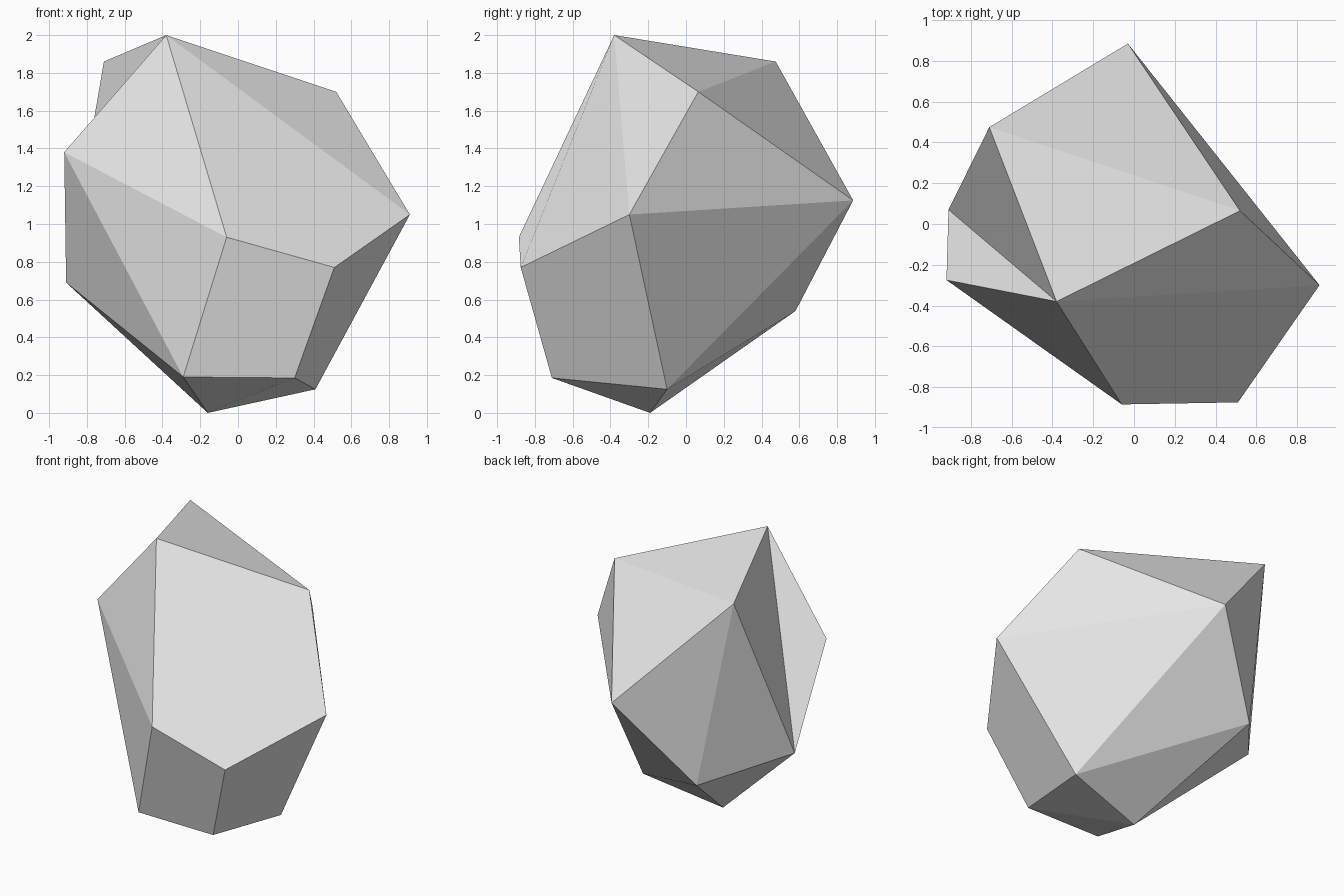
import bpy
import bmesh

# Remove only the default cube
default_cube = bpy.data.objects.get("Cube")
if default_cube:
    bpy.data.objects.remove(default_cube, do_unlink=True)


def make_material(name, colour):
    material = bpy.data.materials.new(name)
    material.use_nodes = True
    material.diffuse_color = colour
    shader = next(n for n in material.node_tree.nodes if n.type == "BSDF_PRINCIPLED")
    shader.inputs["Base Color"].default_value = colour
    shader.inputs["Roughness"].default_value = 0.9
    return material


# Corner points of the faceted boulder, named by letter
corners = {
    # crown
    "A": (-.38, -.38, 2), "B": (-.71, .475, 1.86), "C": (.52, .065, 1.7),
    # widest band
    "D": (.91, -.3, 1.05), "E": (-.92, -.275, 1.38), "F": (-.06, -.885, .93),
    "G": (.51, -.875, .77), "H": (-.91, .07, .69), "M": (-.03, .885, 1.125),
    "N": (-.49, .58, .54),
    # foot
    "I": (-.29, -.71, .19), "J": (.3, -.71, .185), "K": (.41, -.1, .125),
    "L": (-.16, -.19, 0),
}

# Flat facets, each spelled by its corner letters
facets = {
    "crown": "ACB ACD AFGD CDM CMB",
    "right_flank": "ABH AHE AEF EFI EHI",
    "front": "FIJG GJKD",
    "back": "DKM MKN BMN BNH",
    "foot": "HLI ILJ JLK HNL NKL",
}

bm = bmesh.new()
points = {letter: bm.verts.new(position) for letter, position in corners.items()}
for group in facets.values():
    for facet in group.split():
        bm.faces.new([points[letter] for letter in facet])
bmesh.ops.recalc_face_normals(bm, faces=bm.faces[:])
for face in bm.faces:
    face.smooth = False

# Boulder object
mesh = bpy.data.meshes.new("boulder")
bm.to_mesh(mesh)
bm.free()
mesh.materials.append(make_material("stone grey", (.8, .8, .8, 1)))
boulder = bpy.data.objects.new("boulder", mesh)
bpy.context.collection.objects.link(boulder)
